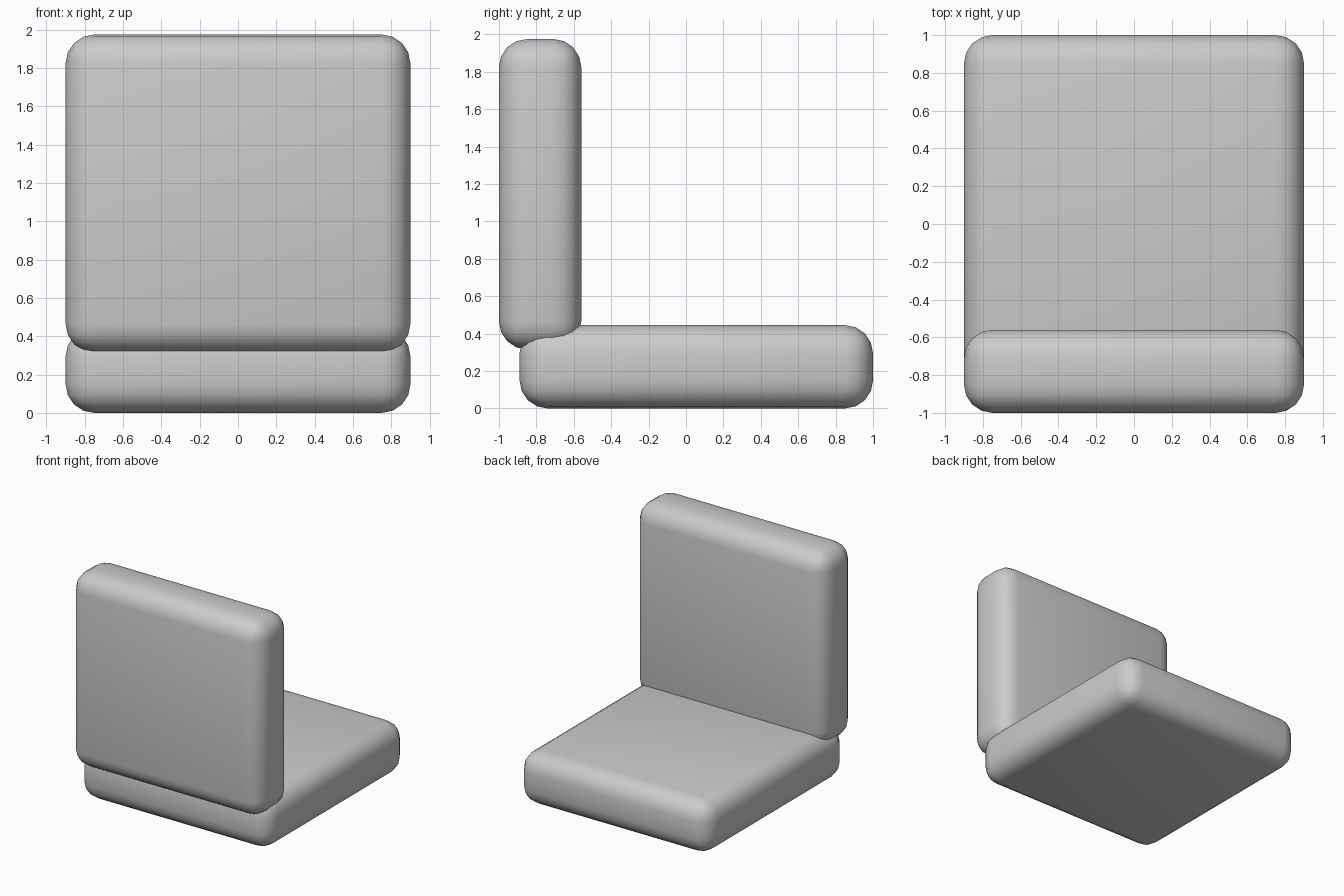
import bpy

if "Cube" in bpy.data.objects:
    bpy.data.objects.remove(bpy.data.objects["Cube"])


def cushion(name, lo, hi, radius=0.15, segments=4):
    """Box between two corners with generously rounded edges."""
    centre = [(a + b) / 2 for a, b in zip(lo, hi)]
    size = [b - a for a, b in zip(lo, hi)]
    bpy.ops.mesh.primitive_cube_add(size=1, location=centre)
    ob = bpy.context.object
    ob.name = name
    ob.scale = size
    bpy.ops.object.transform_apply(location=False, rotation=False, scale=True)
    bevel = ob.modifiers.new("rounded_edges", 'BEVEL')
    bevel.width = radius
    bevel.segments = segments
    bevel.limit_method = 'NONE'
    bpy.ops.object.modifier_apply(modifier=bevel.name)
    bpy.ops.object.shade_smooth_by_angle()
    return ob


# Seat cushion lying on the floor
cushion("seat_cushion", (-0.9, -0.89, 0), (0.9, 1.0, 0.445))

# Upright back cushion, overlapping the seat's edge
cushion("back_cushion", (-0.9, -1.0, 0.315), (0.9, -0.56, 1.975))
